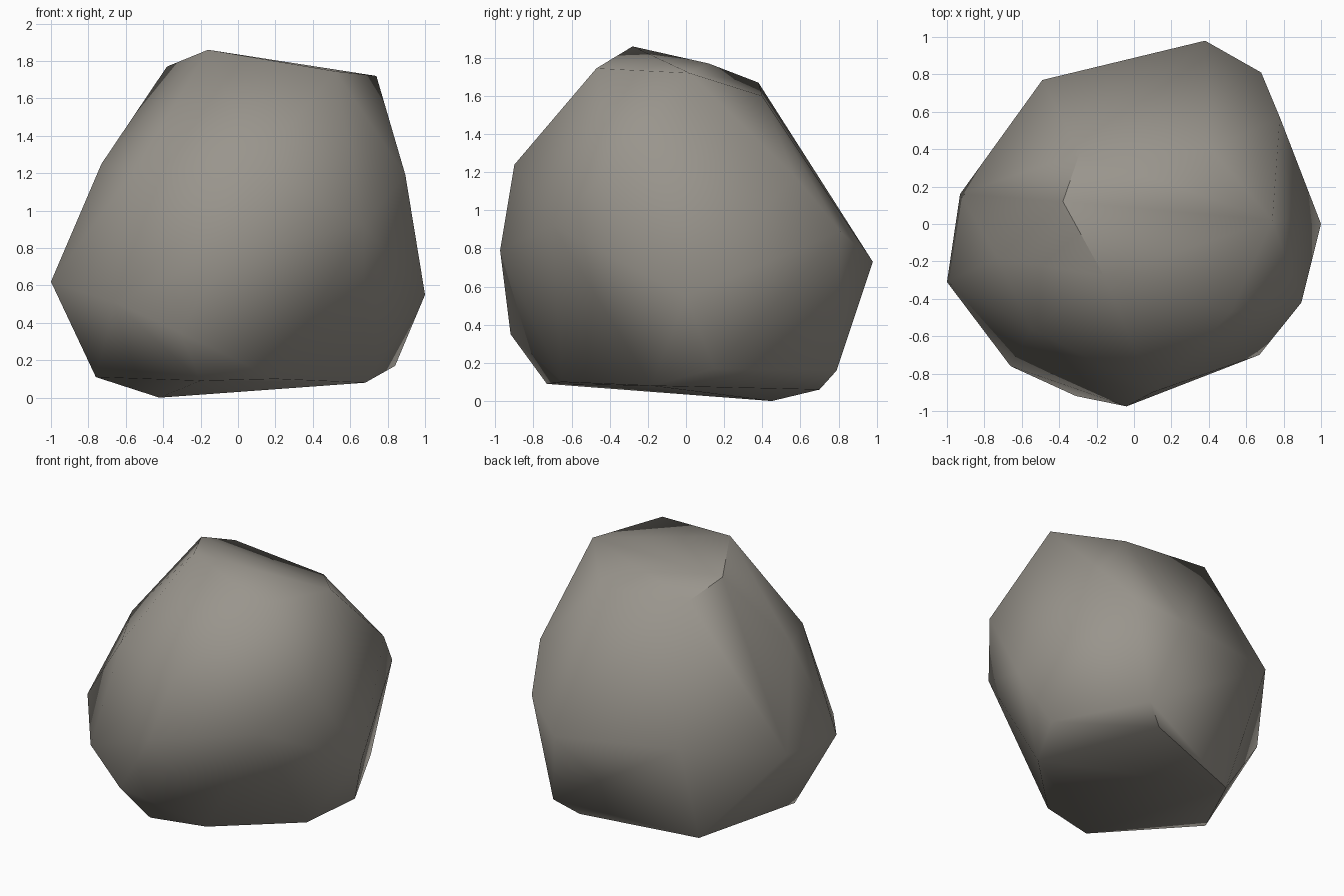
import bpy, bmesh, math

if "Cube" in bpy.data.objects:
    bpy.data.objects.remove(bpy.data.objects["Cube"])

# Corner points of the boulder, grouped from crown to base
crown = [(-.16, -.28, 1.86), (.52, -.47, 1.745), (.74, .02, 1.72),
         (-.38, .12, 1.77), (-.29, .38, 1.67), (.41, .40, 1.6)]
shoulder = [(-.73, -.18, 1.25), (-.55, -.56, 1.22), (.10, -.90, 1.24),
            (.895, -.42, 1.19), (.78, .57, 1.18)]
waist = [(-1, -.31, .62), (-.66, -.76, .51), (-.04, -.975, .79),
         (.67, -.70, .92), (1, 0, .55), (.68, .81, .89),
         (.38, .98, .73), (-.49, .77, .79), (-.93, .16, .63)]
base = [(-.31, -.92, .35), (-.20, -.73, .09), (.20, -.65, .10),
        (.68, -.18, .08), (.84, .15, .17), (.52, .79, .16),
        (.37, .70, .06), (-.42, .45, 0), (-.76, -.17, .11)]

# Wrap the points in a faceted skin
bm = bmesh.new()
for p in crown + shoulder + waist + base:
    bm.verts.new(p)
bmesh.ops.convex_hull(bm, input=bm.verts[:])
loose = [v for v in bm.verts if not v.link_faces]
bmesh.ops.delete(bm, geom=loose, context='VERTS')
bmesh.ops.recalc_face_normals(bm, faces=bm.faces[:])
mesh = bpy.data.meshes.new("boulder")
bm.to_mesh(mesh)
bm.free()

boulder = bpy.data.objects.new("boulder", mesh)
bpy.context.collection.objects.link(boulder)

# Warm grey stone
stone = bpy.data.materials.new("warm grey stone")
stone.diffuse_color = (.32, .30, .265, 1)
stone.use_nodes = True
stone.node_tree.nodes["Principled BSDF"].inputs["Base Color"].default_value = stone.diffuse_color
mesh.materials.append(stone)

# Soft shading, keeping only the hardest edges crisp
bpy.context.view_layer.objects.active = boulder
boulder.select_set(True)
bpy.ops.object.shade_smooth_by_angle(angle=math.radians(55))
